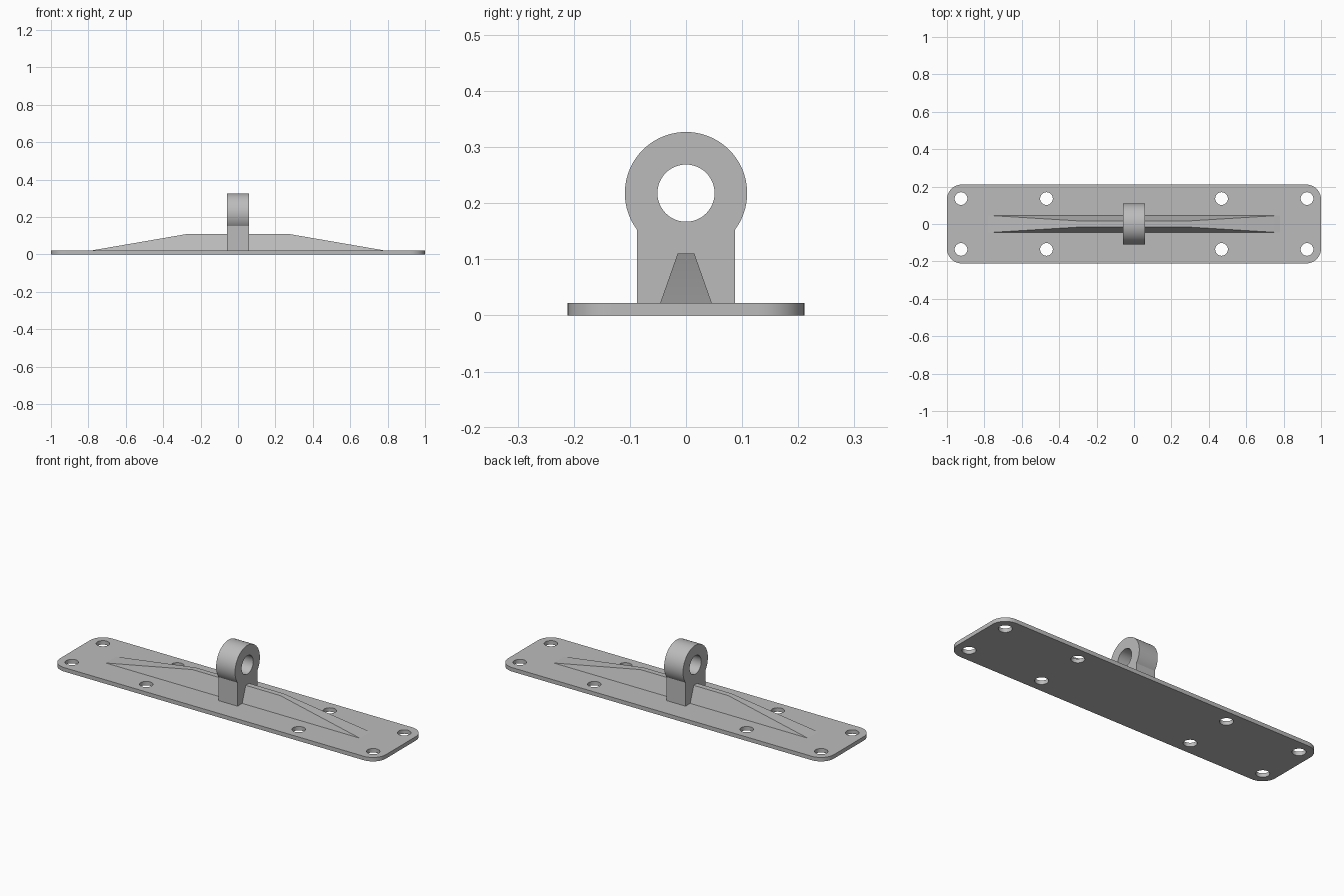
import bpy
import bmesh
import math
from mathutils import Matrix, Vector

cube = bpy.data.objects.get("Cube")
if cube:
    bpy.data.objects.remove(cube, do_unlink=True)

# Single plain metal colour
grey = bpy.data.materials.new("plain_grey")
grey.use_nodes = True
colour = (0.5, 0.5, 0.5, 1)
grey.diffuse_color = colour
grey.node_tree.nodes["Principled BSDF"].inputs["Base Color"].default_value = colour


def arc(cx, cy, radius, start, end, steps):
    """Points along an arc, angles in degrees."""
    angles = [math.radians(start + (end - start) * i / steps) for i in range(steps + 1)]
    return [(cx + radius * math.cos(a), cy + radius * math.sin(a)) for a in angles]


def circle(cx, cy, radius, steps):
    return arc(cx, cy, radius, 0, 360, steps)[:-1]


def finish(name, bm):
    bmesh.ops.recalc_face_normals(bm, faces=bm.faces[:])
    mesh = bpy.data.meshes.new(name)
    bm.to_mesh(mesh)
    bm.free()
    mesh.materials.append(grey)
    obj = bpy.data.objects.new(name, mesh)
    bpy.context.collection.objects.link(obj)
    bpy.ops.object.select_all(action="DESELECT")
    obj.select_set(True)
    bpy.context.view_layer.objects.active = obj
    bpy.ops.object.shade_smooth_by_angle(angle=math.radians(30))
    return obj


def extrude_profile(name, loops, depth, matrix=Matrix()):
    """Fill an outline with holes and extrude it along local z."""
    bm = bmesh.new()
    edges = []
    for loop in loops:
        verts = [bm.verts.new((x, y, 0)) for x, y in loop]
        edges += [bm.edges.new((a, b)) for a, b in zip(verts, verts[1:] + verts[:1])]
    bmesh.ops.triangle_fill(bm, edges=edges, use_beauty=True, normal=(0, 0, 1))
    top = bmesh.ops.extrude_face_region(bm, geom=bm.faces[:])["geom"]
    bmesh.ops.translate(bm, vec=(0, 0, depth),
                        verts=[v for v in top if isinstance(v, bmesh.types.BMVert)])
    bmesh.ops.transform(bm, matrix=matrix, verts=bm.verts[:])
    return finish(name, bm)


# Base plate with rounded corners and eight bolt holes
HALF_X, HALF_Y, CORNER, THICK = 1.0, 0.211, 0.08, 0.022
outline = []
for i, (sx, sy) in enumerate([(1, 1), (-1, 1), (-1, -1), (1, -1)]):
    outline += arc(sx * (HALF_X - CORNER), sy * (HALF_Y - CORNER), CORNER,
                   90 * i, 90 * i + 90, 10)
holes = [circle(x, y, 0.034, 32) for x in (-0.925, -0.468, 0.468, 0.925)
         for y in (-0.136, 0.136)]
extrude_profile("base_plate", [outline] + holes, THICK)

# Upright lug with a round eye, profile drawn in the y-z plane
EYE_Z, EYE_R, STEM, LUG = 0.218, 0.109, 0.087, 0.058
join = math.degrees(math.acos(STEM / EYE_R))
lug = [(-STEM, THICK), (STEM, THICK)] + arc(0, EYE_Z, EYE_R, -join, 180 + join, 56)
across = Matrix(((0, 0, 1, -LUG), (1, 0, 0, 0), (0, 1, 0, 0), (0, 0, 0, 1)))
extrude_profile("eye_lug", [lug, circle(0, EYE_Z, 0.051, 48)], 2 * LUG, across)

# Stiffening rib: sloping sides, with long ramps at both ends
bm = bmesh.new()
corners = [Vector((sx * x, sy * y, z)) for x, y, z in ((0.78, 0.046, THICK), (0.27, 0.015, 0.11))
           for sx in (-1, 1) for sy in (-1, 1)]
bmesh.ops.convex_hull(bm, input=[bm.verts.new(c) for c in corners])
bmesh.ops.dissolve_limit(bm, angle_limit=0.01, verts=bm.verts[:], edges=bm.edges[:])
finish("stiffening_rib", bm)
